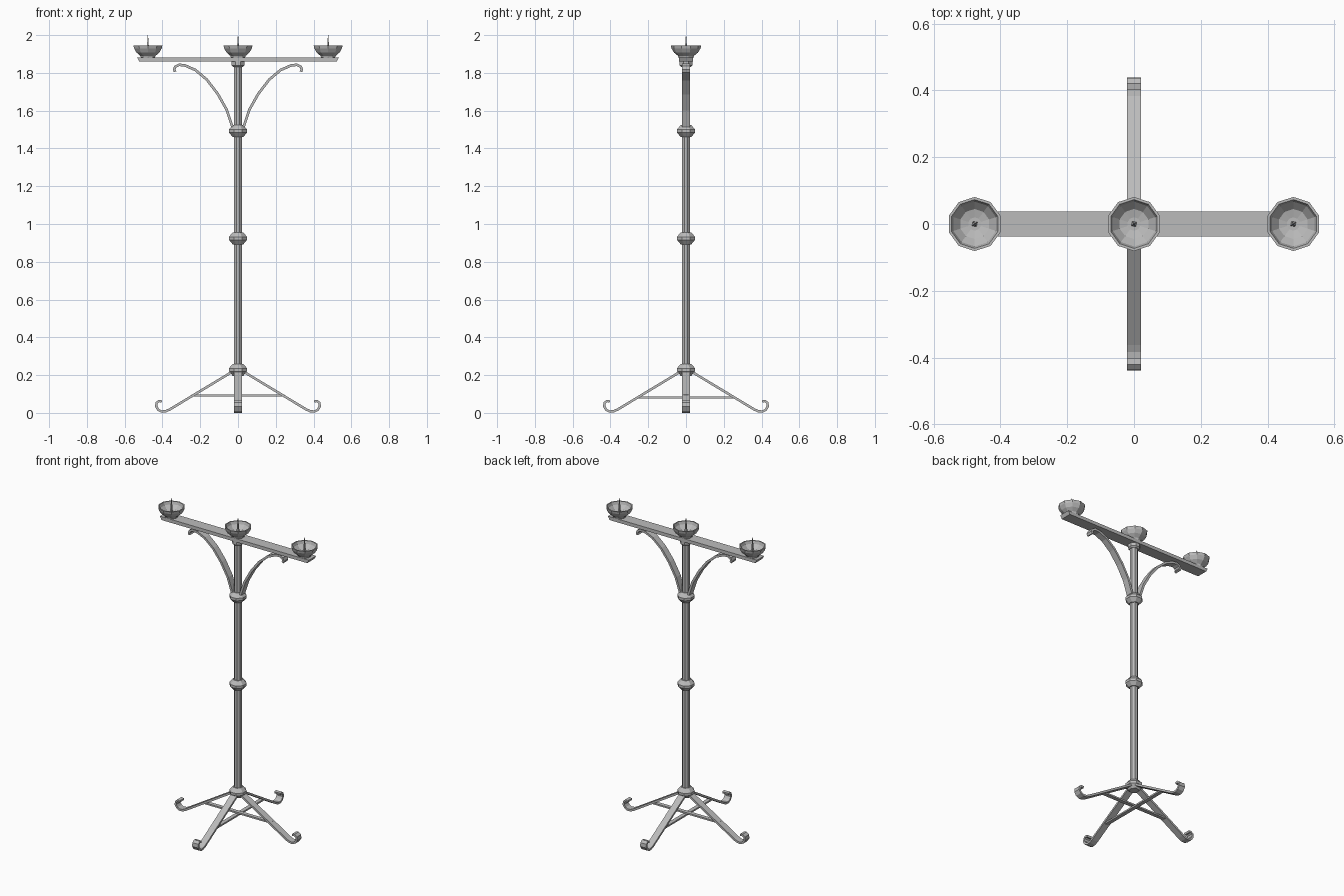
import bpy, bmesh
from math import cos, sin, pi
from mathutils import Vector, Matrix

if "Cube" in bpy.data.objects:
    bpy.data.objects.remove(bpy.data.objects["Cube"], do_unlink=True)

iron = bpy.data.materials.new("grey_iron")
iron.use_nodes = True
GREY = (0.5, 0.5, 0.5, 1)
iron.diffuse_color = GREY
iron.node_tree.nodes["Principled BSDF"].inputs["Base Color"].default_value = GREY


def finish(name, bm, loc=(0, 0, 0), turn=0):
    bmesh.ops.recalc_face_normals(bm, faces=bm.faces)
    mesh = bpy.data.meshes.new(name)
    bm.to_mesh(mesh)
    bm.free()
    mesh.materials.append(iron)
    ob = bpy.data.objects.new(name, mesh)
    ob.matrix_world = Matrix.Translation(loc) @ Matrix.Rotation(turn, 4, "Z")
    bpy.context.collection.objects.link(ob)
    return ob


def loft(name, rings, loc=(0, 0, 0), turn=0):
    """Skin a list of vertex rings and cap both ends."""
    bm = bmesh.new()
    rows = [[bm.verts.new(p) for p in ring] for ring in rings]
    n = len(rows[0])
    for a, b in zip(rows, rows[1:]):
        for i in range(n):
            j = (i + 1) % n
            bm.faces.new((a[i], a[j], b[j], b[i]))
    bm.faces.new(rows[0])
    bm.faces.new(rows[-1])
    return finish(name, bm, loc, turn)


def lathe(name, profile, sides, loc=(0, 0, 0), turn=0):
    rings = [[(r * cos(2 * pi * i / sides), r * sin(2 * pi * i / sides), z)
              for i in range(sides)] for r, z in profile]
    return loft(name, rings, loc, turn)


def ribbon(name, path, width, thick, turn=0):
    """Flat bar following a path of (distance out, height)."""
    pts = [Vector(p) for p in path]
    rings = []
    for i, p in enumerate(pts):
        before = (p - pts[i - 1]).normalized() if i else None
        after = (pts[i + 1] - p).normalized() if i < len(pts) - 1 else None
        d = ((before or after) + (after or before)).normalized()
        n = Vector((-d.y, d.x)) * thick / 2
        a, b, w = p + n, p - n, width / 2
        rings.append([(a.x, -w, a.y), (a.x, w, a.y), (b.x, w, b.y), (b.x, -w, b.y)])
    return loft(name, rings, turn=turn)


# Octagonal pole, knuckle rings and top collar
lathe("pole", [(0.024, 0.2), (0.024, 1.86)], 8, turn=pi / 8)
knuckle = [(0.03, -0.032), (0.052, -0.008), (0.052, 0.008), (0.03, 0.032)]
for name, z in (("lower_ring", 0.228), ("middle_ring", 0.924), ("upper_ring", 1.492)):
    lathe(name, knuckle, 8, (0, 0, z), pi / 8)
lathe("top_collar", [(0.027, 1.83), (0.036, 1.838), (0.036, 1.862)], 8, turn=pi / 8)

# Four legs with scrolled feet
leg = [(0.02, 0.224), (0.36, 0.019), (0.382, 0.009), (0.404, 0.007), (0.422, 0.016),
       (0.433, 0.034), (0.431, 0.053), (0.419, 0.063), (0.403, 0.06)]
for i, side in enumerate(("left", "back", "right", "front")):
    ribbon(side + "_leg", leg, 0.043, 0.013, i * pi / 2)

# Crossed stretchers between the legs
ribbon("side_stretcher", [(-0.245, 0.092), (0.245, 0.092)], 0.025, 0.01)
ribbon("depth_stretcher", [(-0.262, 0.081), (0.262, 0.081)], 0.025, 0.01, pi / 2)

# Curved brackets under the top bar
bracket = [(0.03, 1.515), (0.06, 1.605), (0.108, 1.69), (0.165, 1.764), (0.225, 1.815),
           (0.28, 1.839), (0.312, 1.843), (0.332, 1.833), (0.338, 1.818), (0.333, 1.806)]
for side, turn in (("left", 0), ("right", pi)):
    ribbon(side + "_bracket", bracket, 0.043, 0.014, turn)

# Top bar with slightly undercut ends
loft("top_bar", [[(-x, -0.037, z), (x, -0.037, z), (x, 0.037, z), (-x, 0.037, z)]
                 for x, z in ((0.522, 1.859), (0.534, 1.881))])

# Candle bowls with spikes
bowl = [(0.038, 1.878), (0.042, 1.89), (0.064, 1.908), (0.077, 1.93), (0.081, 1.946),
        (0.073, 1.946), (0.067, 1.928), (0.045, 1.905), (0.02, 1.899)]
for side, x in (("right", -0.477), ("centre", 0), ("left", 0.477)):
    lathe(side + "_bowl", bowl, 10, (x, 0, 0), pi / 10)
    lathe(side + "_spike", [(0.01, 1.896), (0.001, 2.0)], 4, (x, 0, 0), 0.6)
